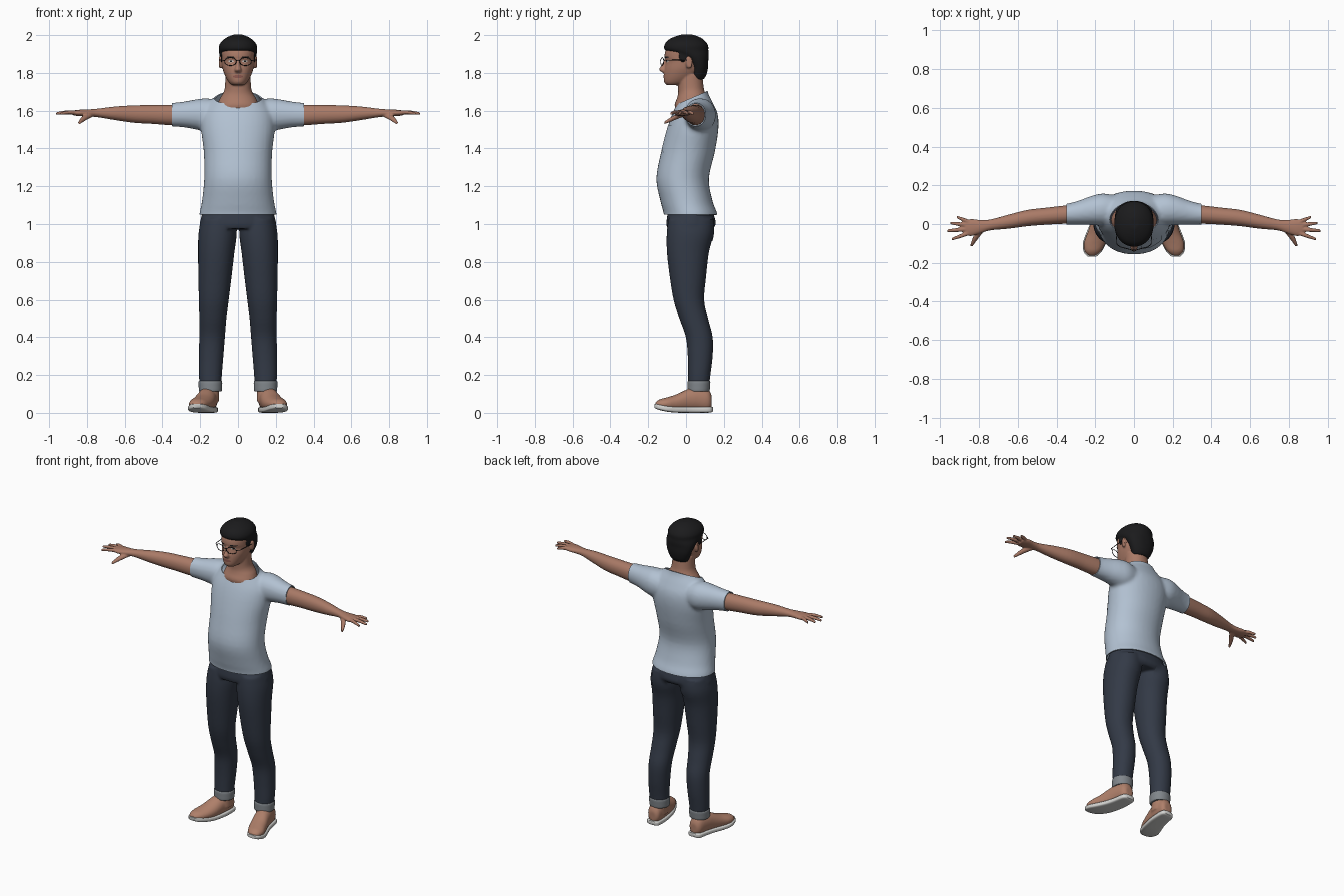
import bpy, bmesh, math
from mathutils import Vector


def material(name, rgb):
    m = bpy.data.materials.new(name)
    m.diffuse_color = (*rgb, 1)
    return m


SKIN = material("skin", (0.40, 0.195, 0.135))
HAIR = material("black hair", (0.011, 0.011, 0.012))
SHIRT = material("pale blue cotton", (0.45, 0.54, 0.65))
DENIM = material("navy denim", (0.033, 0.042, 0.062))
CUFF = material("grey cuff", (0.22, 0.24, 0.26))
LEATHER = material("tan leather", (0.43, 0.215, 0.145))
SOLE = material("off white rubber", (0.65, 0.65, 0.63))
LIP = material("lip", (0.27, 0.10, 0.08))
WHITE = material("eye white", (0.6, 0.58, 0.55))


def spline(rings, steps=4):
    """Catmull-Rom interpolation of ring tuples."""
    out = []
    for i in range(len(rings) - 1):
        p = [rings[max(i - 1, 0)], rings[i], rings[i + 1], rings[min(i + 2, len(rings) - 1)]]
        for s in range(steps):
            t = s / steps
            out.append([0.5 * (2 * b + (c - a) * t + (2 * a - 5 * b + 4 * c - d) * t * t
                               + (3 * b - a - 3 * c + d) * t ** 3) for a, b, c, d in zip(*p)])
    return out + [list(rings[-1])]


def loft(bm, axis, rings, mirror=False, power=0.95, n=36):
    """Skin rings (x, y, z, a, b); a and b lie on the two axes after the given one."""
    for side in ((1, -1) if mirror else (1,)):
        loops = []
        for x, y, z, a, b in spline(rings):
            loop = []
            for k in range(n):
                t = 2 * math.pi * k / n
                c, s = math.cos(t), math.sin(t)
                p = [x, y, z]
                p[(axis + 1) % 3] += a * math.copysign(abs(c) ** power, c)
                p[(axis + 2) % 3] += b * math.copysign(abs(s) ** power, s)
                p[0] *= side
                loop.append(bm.verts.new(p))
            loops.append(loop)
        for l0, l1 in zip(loops, loops[1:]):
            for k in range(n):
                bm.faces.new((l0[k], l0[k - 1], l1[k - 1], l1[k]))
        bm.faces.new(loops[0])
        bm.faces.new(loops[-1])


def finish(bm, name, mat):
    bmesh.ops.recalc_face_normals(bm, faces=bm.faces)
    me = bpy.data.meshes.new(name)
    bm.to_mesh(me)
    bm.free()
    ob = bpy.data.objects.new(name, me)
    bpy.context.collection.objects.link(ob)
    me.materials.append(mat)
    return ob


def bake(ob, mat):
    dg = bpy.context.evaluated_depsgraph_get()
    me = bpy.data.meshes.new_from_object(ob.evaluated_get(dg))
    ob.modifiers.clear()
    ob.data = me
    me.materials.clear()
    me.materials.append(mat)
    me.polygons.foreach_set("material_index", [0] * len(me.polygons))


def smooth_shade(ob):
    bpy.ops.object.select_all(action='DESELECT')
    ob.select_set(True)
    bpy.context.view_layer.objects.active = ob
    bpy.ops.object.shade_smooth_by_angle(angle=math.radians(45))


def sculpt(name, mat, parts, voxel=None, smooth=4, cuts=(), thick=0):
    """Loft parts, fuse them by remeshing, then trim with planes."""
    bm = bmesh.new()
    for axis, rings, mirror in parts:
        loft(bm, axis, rings, mirror)
    ob = finish(bm, name, mat)
    if voxel:
        r = ob.modifiers.new("fuse", 'REMESH')
        r.mode, r.voxel_size = 'VOXEL', voxel
        s = ob.modifiers.new("soften", 'SMOOTH')
        s.factor, s.iterations = 0.5, smooth
        bake(ob, mat)
    if cuts:
        bm = bmesh.new()
        bm.from_mesh(ob.data)
        for co, no in cuts:
            bmesh.ops.bisect_plane(bm, geom=bm.verts[:] + bm.edges[:] + bm.faces[:],
                                   plane_co=co, plane_no=no, clear_outer=True)
        bm.to_mesh(ob.data)
        bm.free()
    if thick:
        s = ob.modifiers.new("cloth", 'SOLIDIFY')
        s.thickness, s.offset = thick, -1
        bake(ob, mat)
    smooth_shade(ob)
    bpy.context.view_layer.update()
    return ob


def patch(name, target, mat, cx, cz, w, h, low=None, side=-1, off=0.003, nu=12, nv=6):
    """Thin plate laid on a surface; low(u) and h(u) give its outline."""
    bm = bmesh.new()
    grid = []
    for i in range(nu + 1):
        u = 2 * i / nu - 1
        col = []
        for j in range(nv + 1):
            v = j / nv
            x, z = cx + u * w, cz + h(u) * v - (low or h)(u) * (1 - v)
            hit, loc, no, _ = target.ray_cast(Vector((x, side, z)), Vector((0, -side, 0)))
            col.append(bm.verts.new(loc + no * off if hit else (x, side * 0.1, z)))
        grid.append(col)
    for a, b in zip(grid, grid[1:]):
        for j in range(nv):
            bm.faces.new((a[j], b[j], b[j + 1], a[j + 1]))
    smooth_shade(finish(bm, name, mat))


# T-shirt: body plus sleeves, trimmed at hem, sleeve ends and neckline
shirt = sculpt("t_shirt", SHIRT, [
    (2, [(0, .025, .99, .207, .142), (0, .025, 1.05, .205, .142), (0, .003, 1.12, .191, .138),
         (0, -.018, 1.24, .179, .139), (0, .01, 1.38, .181, .142), (0, .035, 1.50, .195, .136),
         (0, .047, 1.58, .19, .121), (0, .048, 1.64, .155, .095), (0, .045, 1.69, .107, .073),
         (0, .045, 1.74, .085, .065)], False),
    (0, [(.08, .07, 1.57, .075, .08), (.16, .075, 1.577, .083, .088), (.22, .07, 1.58, .075, .08),
         (.28, .06, 1.58, .063, .069), (.34, .052, 1.579, .054, .063),
         (.38, .05, 1.579, .053, .061)], True)],
    0.01, 6, [((0, 0, 1.05), (0, 0, -1)), ((.35, 0, 0), (1, 0, 0)), ((-.35, 0, 0), (-1, 0, 0)),
              ((0, -.065, 1.627), (0, -.43, 1))], 0.006)

# Jeans: hips and two legs
jeans = sculpt("jeans", DENIM, [
    (2, [(0, .022, 1.09, .18, .115), (0, .025, 1.04, .194, .125), (0, .027, 1.0, .203, .131),
         (0, .022, .975, .203, .12)], False),
    (2, [(.105, .025, 1.03, .088, .118), (.108, .022, .95, .101, .124), (.115, .01, .85, .096, .111),
         (.122, .01, .72, .088, .096), (.128, .015, .6, .079, .081), (.133, .04, .5, .072, .076),
         (.137, .07, .4, .068, .071), (.142, .075, .3, .065, .066), (.146, .07, .2, .061, .059),
         (.145, .066, .13, .056, .055)], True)], 0.008, 4)
sculpt("jean_cuffs", CUFF, [
    (2, [(.146, .066, .112, .052, .05), (.146, .066, .115, .06, .058), (.146, .067, .14, .062, .06),
         (.146, .068, .165, .062, .06), (.146, .068, .17, .054, .052)], True)])

# Arms, hands and fingers
fingers = [(.845, .008, .915, .036), (.85, -.008, .949, .006),
           (.85, -.026, .963, -.034), (.84, -.042, .941, -.078)]
parts = [(0, [(.24, .058, 1.58, .044, .05), (.34, .05, 1.577, .047, .054), (.45, .041, 1.58, .044, .05),
              (.55, .031, 1.582, .042, .046), (.65, .012, 1.586, .036, .036),
              (.74, -.004, 1.588, .028, .023), (.79, -.013, 1.588, .034, .019),
              (.84, -.018, 1.588, .044, .017), (.872, -.019, 1.588, .038, .013)], True),
         (1, [(.775, -.012, 1.583, .014, .02), (.81, -.06, 1.563, .013, .017),
              (.828, -.09, 1.548, .011, .012), (.84, -.114, 1.536, .007, .007)], True)]
for x0, y0, x1, y1 in fingers:
    parts.append((0, [(x0, y0, 1.589, .011, .011), ((x0 + x1) / 2, (y0 + y1) / 2, 1.591, .0105, .0105),
                      (x1, y1, 1.585, .007, .007)], True))
sculpt("arms_and_hands", SKIN, parts, 0.0045, 2)

# Head, neck, nose and ears
head = sculpt("head", SKIN, [
    (2, [(0, -.065, 1.735, .03, .035), (0, -.048, 1.75, .048, .067), (0, -.029, 1.78, .066, .089),
         (0, -.012, 1.82, .081, .103), (0, -.003, 1.86, .087, .104), (0, -.005, 1.885, .088, .109),
         (0, 0, 1.92, .09, .108), (0, 0, 1.96, .075, .088), (0, 0, 1.985, .045, .05)], False),
    (2, [(0, .02, 1.59, .12, .072), (0, .024, 1.63, .11, .084), (0, .03, 1.665, .096, .078),
         (0, .03, 1.69, .08, .072), (0, .026, 1.72, .07, .068), (0, .02, 1.79, .066, .066)], False),
    (2, [(0, -.106, 1.872, .008, .008), (0, -.117, 1.838, .011, .014), (0, -.122, 1.817, .018, .021),
         (0, -.112, 1.803, .016, .014)], False),
    (0, [(.078, .01, 1.853, .014, .024), (.092, .016, 1.855, .018, .032),
         (.1, .02, 1.858, .015, .028)], True),
    (0, [(0, -.107, 1.787, .012, .006), (.02, -.1, 1.785, .012, .006)], True),
    (0, [(0, -.105, 1.775, .012, .005), (.018, -.1, 1.775, .012, .005)], True),
], 0.005, 3)

# Hair
sculpt("short_hair", HAIR, [
    (2, [(0, .06, 1.765, .052, .033), (0, .066, 1.79, .066, .042), (0, .068, 1.83, .082, .049),
         (0, .055, 1.87, .094, .063), (0, .035, 1.895, .099, .085), (0, .004, 1.92, .101, .114),
         (0, .001, 1.945, .1, .116), (0, .0, 1.97, .084, .1), (0, .003, 1.99, .055, .068),
         (0, .004, 2.003, .022, .028)], False),
    (0, [(.07, -.02, 1.89, .022, .035), (.091, -.015, 1.89, .02, .034)], True)], 0.006, 3)


# Face details
def oval(h):
    return lambda u: h * math.sqrt(max(0.0, 1 - u * u)) + 0.0003


for s in (1, -1):
    patch("eyebrow", head, HAIR, s * .038, 1.884, .021, oval(.0035), off=.003)
    patch("eye", head, WHITE, s * .036, 1.862, .014, oval(.006), off=.002)
    patch("iris", head, HAIR, s * .036, 1.862, .0055, oval(.0055), off=.0035)
patch("lips", head, LIP, 0, 1.781, .026, oval(.008), off=.001)


# Glasses
def wire(name, pts, cyclic, radius=0.002):
    cu = bpy.data.curves.new(name, 'CURVE')
    cu.dimensions, cu.bevel_depth, cu.bevel_resolution = '3D', radius, 2
    sp = cu.splines.new('POLY')
    sp.points.add(len(pts) - 1)
    for p, co in zip(sp.points, pts):
        p.co = (*co, 1)
    sp.use_cyclic_u = cyclic
    cu.materials.append(HAIR)
    bpy.context.collection.objects.link(bpy.data.objects.new(name, cu))


for s in (1, -1):
    ts = [2 * math.pi * k / 28 for k in range(28)]
    wire("glasses_rim", [(s * (.04 + .031 * math.cos(t)), -.126 + .008 * math.cos(t),
                          1.86 + .021 * math.sin(t)) for t in ts], True)
    wire("glasses_temple", [(s * .071, -.118, 1.866), (s * .088, -.105, 1.867),
                            (s * .096, .0, 1.869), (s * .095, .02, 1.86)], False)
wire("glasses_bridge", [(.01, -.133, 1.864), (0, -.135, 1.868), (-.01, -.133, 1.864)], False)

# Pockets on the chest and on the back of the jeans
patch("chest_pocket", shirt, SHIRT, .09, 1.45, .053, lambda u: .07, lambda u: .072 - .018 * abs(u))
for s in (1, -1):
    patch("back_pocket", jeans, DENIM, s * .1, .97, .052, lambda u: .055,
          lambda u: .06 - .015 * abs(u), side=1)

# Shoes, ankles and soles
sculpt("shoes", LEATHER, [
    (1, [(.15, .136, .06, .03, .024), (.152, .117, .066, .058, .042), (.158, .06, .072, .064, .05),
         (.168, .01, .066, .06, .053), (.185, -.05, .052, .046, .057), (.203, -.1, .047, .035, .056),
         (.213, -.14, .045, .026, .042), (.217, -.162, .043, .012, .02)], True),
    (2, [(.15, .062, .06, .05, .055), (.147, .066, .1, .047, .052),
         (.146, .067, .14, .046, .048)], True)], 0.006, 4)
bm = bmesh.new()
loft(bm, 1, [(.15, .142, .019, .012, .026), (.152, .125, .017, .016, .044), (.158, .06, .016, .016, .051),
             (.168, .01, .016, .016, .055), (.187, -.05, .017, .016, .061), (.204, -.1, .022, .016, .06),
             (.214, -.145, .031, .015, .045), (.217, -.168, .037, .011, .022)], True, power=0.5)
smooth_shade(finish(bm, "soles", SOLE))
